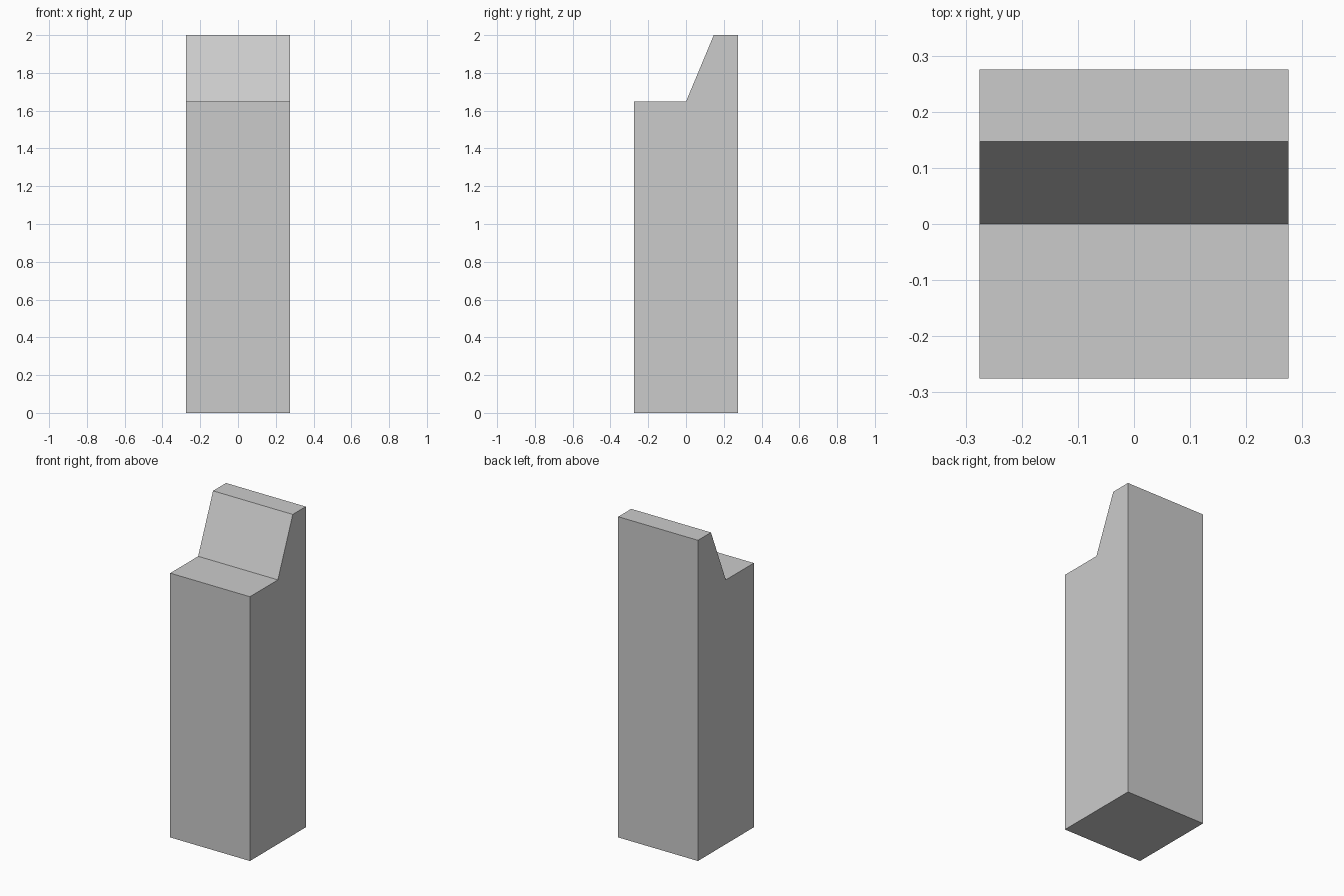
import bpy
import bmesh
from mathutils import Vector

if "Cube" in bpy.data.objects:
    bpy.data.objects.remove(bpy.data.objects["Cube"])

HALF = 0.275  # half width and half depth

# Side profile (y, z): tall block with a front step and a sloped riser
PROFILE = [(-HALF, 0), (HALF, 0), (HALF, 2.0),
           (0.147, 2.0), (0, 1.648), (-HALF, 1.648)]

# Extrude the profile across the width
bm = bmesh.new()
side = bm.faces.new([bm.verts.new((-HALF, y, z)) for y, z in PROFILE])
extruded = bmesh.ops.extrude_face_region(bm, geom=[side], use_keep_orig=True)
moved = [g for g in extruded["geom"] if isinstance(g, bmesh.types.BMVert)]
bmesh.ops.translate(bm, verts=moved, vec=Vector((2 * HALF, 0, 0)))
bmesh.ops.recalc_face_normals(bm, faces=bm.faces[:])

mesh = bpy.data.meshes.new("stepped_pillar")
bm.to_mesh(mesh)
bm.free()
bpy.context.collection.objects.link(bpy.data.objects.new("stepped_pillar", mesh))
